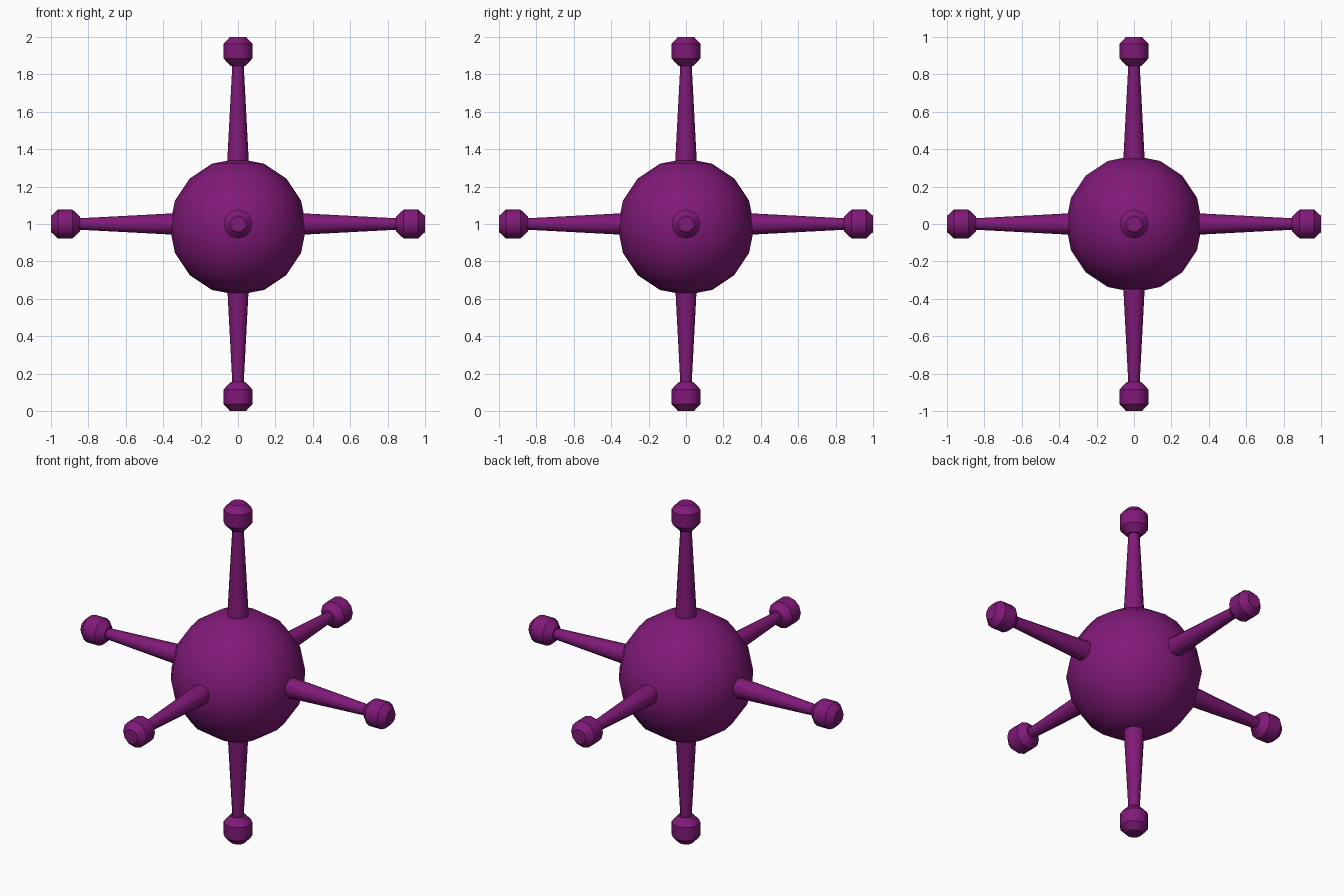
import bpy
import bmesh
from math import cos, sin, pi
from mathutils import Vector

if "Cube" in bpy.data.objects:
    bpy.data.objects.remove(bpy.data.objects["Cube"])

purple = bpy.data.materials.new("purple")
purple.diffuse_color = (0.22, 0.01, 0.19, 1)
purple.use_nodes = True
purple.node_tree.nodes["Principled BSDF"].inputs["Base Color"].default_value = purple.diffuse_color

CENTRE = Vector((0, 0, 1))
SIDES = 12


def lathe(name, profile, direction):
    """Revolve (distance, radius) points around an axis leaving the centre."""
    bm = bmesh.new()
    rot = Vector((0, 0, 1)).rotation_difference(Vector(direction))
    rings = []
    for d, r in profile:
        rings.append([bm.verts.new(CENTRE + rot @ Vector(
            (r * cos(2 * pi * i / SIDES), r * sin(2 * pi * i / SIDES), d)))
            for i in range(SIDES)])
    for a, b in zip(rings, rings[1:]):
        for i in range(SIDES):
            j = (i + 1) % SIDES
            bm.faces.new((a[i], a[j], b[j], b[i]))
    bm.faces.new(rings[0][::-1])
    bm.faces.new(rings[-1])
    mesh = bpy.data.meshes.new(name)
    bm.to_mesh(mesh)
    bm.free()
    obj = bpy.data.objects.new(name, mesh)
    bpy.context.collection.objects.link(obj)
    finish(obj)


def finish(obj):
    obj.data.materials.append(purple)
    bpy.ops.object.select_all(action='DESELECT')
    obj.select_set(True)
    bpy.context.view_layer.objects.active = obj
    bpy.ops.object.shade_smooth_by_angle(angle=pi / 5)


# Round body
bpy.ops.mesh.primitive_uv_sphere_add(segments=16, ring_count=8, radius=0.365,
                                     location=(0, 0, 0.985))
body = bpy.context.object
body.name = "body"
finish(body)

# Six tapered spikes, each ending in a chamfered knob
spike = [(0.25, 0.062), (0.86, 0.030)]
knob = [(0.845, 0.040), (0.885, 0.077), (0.963, 0.077), (1.0, 0.043)]
directions = {"right": (1, 0, 0), "left": (-1, 0, 0), "back": (0, 1, 0),
              "front": (0, -1, 0), "top": (0, 0, 1), "bottom": (0, 0, -1)}
for side, direction in directions.items():
    lathe(side + "_spike", spike, direction)
    lathe(side + "_knob", knob, direction)
